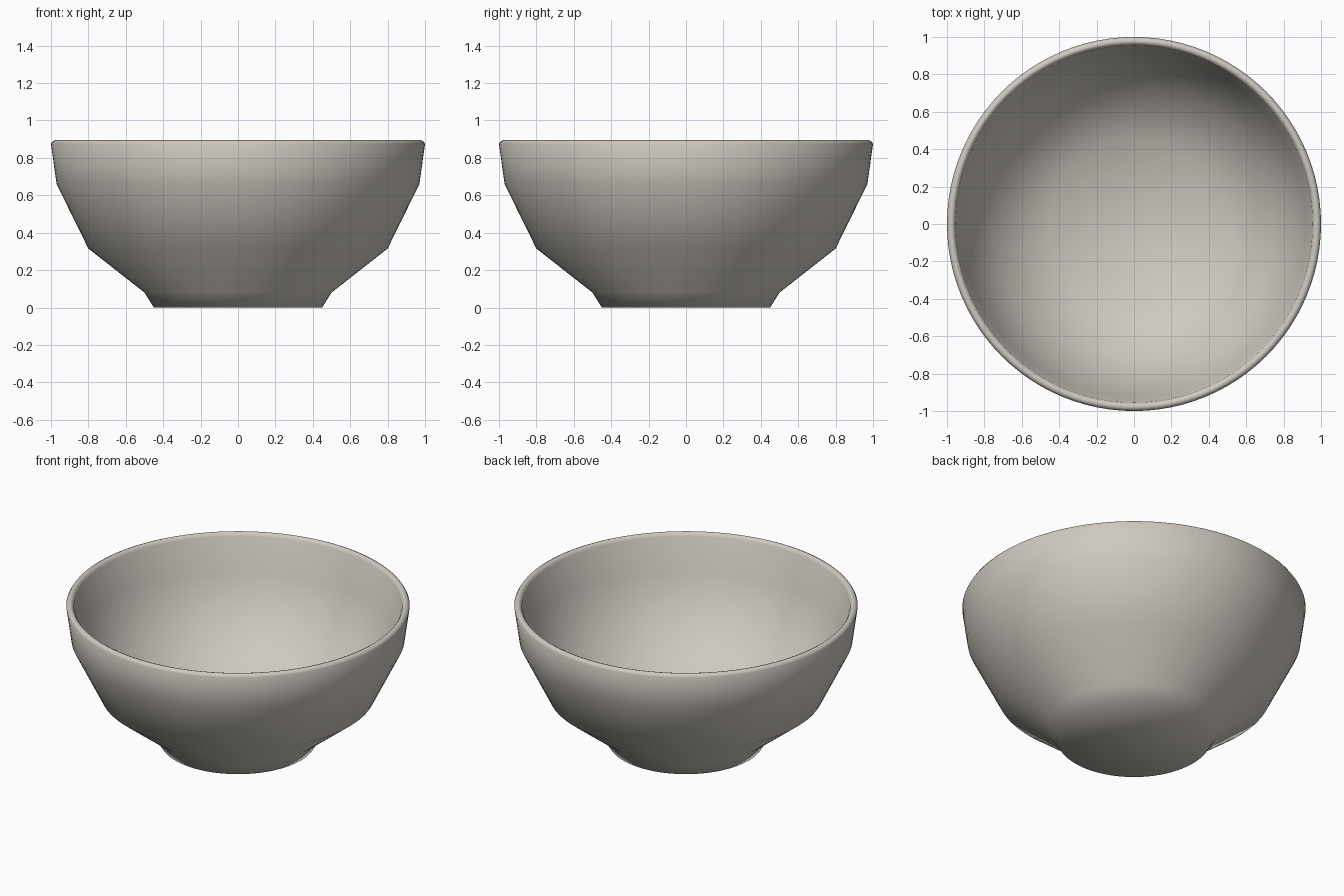
import bpy, bmesh, math

cube = bpy.data.objects.get("Cube")
if cube:
    bpy.data.objects.remove(cube, do_unlink=True)

SEGMENTS = 96

# Warm pale glaze
glaze = bpy.data.materials.new("warm_grey_glaze")
colour = (0.62, 0.585, 0.53, 1.0)
glaze.diffuse_color = colour
glaze.use_nodes = True
glaze.node_tree.nodes["Principled BSDF"].inputs["Base Color"].default_value = colour

# Cross-section (radius, height): underside, outer wall, lip, inner wall, floor
outside = [(0, 0), (0.45, 0), (0.5, 0.08), (0.8, 0.315), (0.97, 0.66)]
lip = [(1.0, 0.875), (0.992, 0.888), (0.978, 0.895), (0.965, 0.89), (0.955, 0.875)]
inside = [(0.922, 0.66), (0.755, 0.345), (0.46, 0.12), (0, 0.09)]


def lathe(name, profile, material):
    """Turn a cross-section around the z axis into a closed smooth solid."""
    bm = bmesh.new()
    verts = [bm.verts.new((r, 0, z)) for r, z in profile]
    edges = [bm.edges.new(pair) for pair in zip(verts, verts[1:])]
    bmesh.ops.spin(bm, geom=verts + edges, cent=(0, 0, 0), axis=(0, 0, 1),
                   angle=math.tau, steps=SEGMENTS, use_merge=False)
    bmesh.ops.remove_doubles(bm, verts=bm.verts, dist=0.0005)
    bmesh.ops.recalc_face_normals(bm, faces=bm.faces)
    for face in bm.faces:
        face.smooth = True
    mesh = bpy.data.meshes.new(name)
    bm.to_mesh(mesh)
    bm.free()
    mesh.materials.append(material)
    obj = bpy.data.objects.new(name, mesh)
    bpy.context.collection.objects.link(obj)
    return obj


# Bowl turned in one piece
lathe("bowl", outside + lip + inside, glaze)
